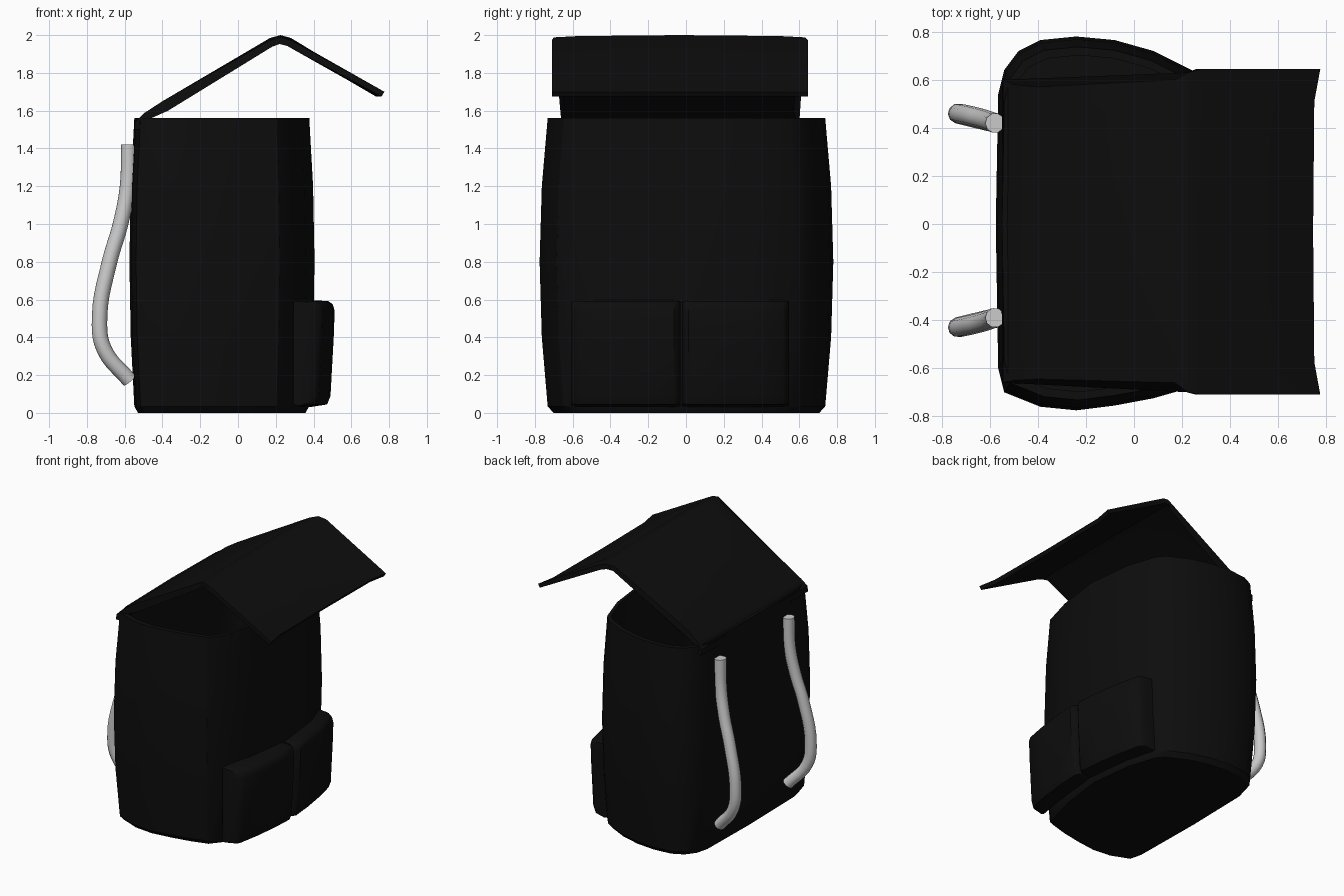
import bpy, bmesh, math

if "Cube" in bpy.data.objects:
    bpy.data.objects.remove(bpy.data.objects["Cube"])

black = bpy.data.materials.new("black_fabric")
black.diffuse_color = (0.004, 0.004, 0.004, 1)
black.use_nodes = True
black.node_tree.nodes["Principled BSDF"].inputs["Base Color"].default_value = black.diffuse_color


def smooth(obj, angle):
    bpy.ops.object.select_all(action='DESELECT')
    obj.select_set(True)
    bpy.context.view_layer.objects.active = obj
    bpy.ops.object.shade_smooth_by_angle(angle=math.radians(angle))


def loft(name, rings, angle=30):
    """Closed solid skinned through rings of equal length."""
    bm = bmesh.new()
    vs = [[bm.verts.new(p) for p in ring] for ring in rings]
    n = len(vs[0])
    for a, b in zip(vs, vs[1:]):
        for i in range(n):
            j = (i + 1) % n
            bm.faces.new((a[i], a[j], b[j], b[i]))
    bm.faces.new(vs[0])
    bm.faces.new(vs[-1])
    bmesh.ops.recalc_face_normals(bm, faces=bm.faces)
    me = bpy.data.meshes.new(name)
    bm.to_mesh(me)
    bm.free()
    obj = bpy.data.objects.new(name, me)
    bpy.context.collection.objects.link(obj)
    me.materials.append(black)
    smooth(obj, angle)
    return obj


# Bag body: hollow, bulging at mid height
outline = [(-.575, 0), (-.565, -.6), (-.54, -.70), (-.39, -.76), (-.24, -.775),
           (-.08, -.755), (.08, -.725), (.22, -.685), (.29, -.6), (.36, -.35),
           (.405, 0), (.365, .35), (.29, .58), (.24, .64), (.08, .72),
           (-.08, .765), (-.24, .78), (-.39, .765), (-.48, .72), (-.54, .64),
           (-.565, .54)]
levels = [(0, .905), (.035, .945), (.4, .985), (.8, 1), (1.2, .985), (1.56, .945),
          (1.56, .90), (1.2, .94), (.8, .95), (.4, .94), (.05, .90)]
loft("bag_body", [[(-.1 + (x + .1) * s, y * s, z) for x, y in outline]
                  for z, s in levels])

# Top flap: (x, z, y_min, y_max) along the upper and lower skins
upper = [(-.55, 1.50, -.66, .60), (-.545, 1.54, -.66, .60), (-.50, 1.585, -.65, .58),
         (-.40, 1.65, -.645, .57), (.17, 1.985, -.66, .60), (.225, 2.0, -.70, .63),
         (.28, 1.985, -.71, .645), (.775, 1.70, -.71, .645)]
lower = [(.76, 1.675, -.71, .645), (.26, 1.955, -.71, .645), (.22, 1.965, -.70, .63),
         (.18, 1.95, -.66, .60), (-.37, 1.60, -.645, .57), (-.46, 1.56, -.65, .58),
         (-.515, 1.50, -.66, .60)]
flap = []
for t, dx, dz in [(0, 0, -.012), (.1, -.025, -.005), (.5, -.03, 0),
                  (.9, -.025, -.005), (1, 0, -.012)]:
    flap.append([(x + (dx if x > .7 else 0), y0 + (y1 - y0) * t,
                  z + (dz if z > 1.9 else 0)) for x, z, y0, y1 in upper + lower])
loft("top_flap", flap)

# Two front pockets following the curved front
section = [(-.15, .04), (-.12, .032), (-.04, .045), (-.022, .09), (-.005, .4),
           (0, .54), (-.01, .575), (-.035, .592), (-.15, .598)]


def pocket(name, y0, y1, x0, x1):
    rings = []
    for t, drop in [(0, .05), (.02, .02), (.06, 0), (.35, 0), (.65, 0),
                    (.94, 0), (.98, .02), (1, .05)]:
        x = x0 + (x1 - x0) * t + .015 * math.sin(math.pi * t)
        rings.append([(x + dx * (1 - drop / .15) - drop,
                       y0 + (y1 - y0) * t, z - (z - .31) * drop * .4)
                      for dx, z in section])
    loft(name, rings, 40)


pocket("right_pocket", -.605, -.03, .445, .513)
pocket("left_pocket", -.02, .545, .513, .425)

# Two shoulder straps
path = [(-.578, 0, 1.42), (-.585, .002, 1.2), (-.622, .015, 1.0), (-.68, .03, .8),
        (-.733, .04, .5), (-.71, .033, .34), (-.573, 0, .17)]
for name, y, side in [("left_strap", .42, 1), ("right_strap", -.39, -1)]:
    cu = bpy.data.curves.new(name, 'CURVE')
    cu.dimensions = '3D'
    cu.bevel_depth = .041
    cu.bevel_resolution = 3
    cu.resolution_u = 5
    cu.use_fill_caps = True
    sp = cu.splines.new('BEZIER')
    sp.bezier_points.add(len(path) - 1)
    for bp, (px, dy, pz) in zip(sp.bezier_points, path):
        bp.co = (px, y + side * dy, pz)
        bp.handle_left_type = bp.handle_right_type = 'AUTO'
    obj = bpy.data.objects.new(name, cu)
    bpy.context.collection.objects.link(obj)
    bpy.ops.object.select_all(action='DESELECT')
    obj.select_set(True)
    bpy.context.view_layer.objects.active = obj
    bpy.ops.object.convert(target='MESH')
    smooth(bpy.context.view_layer.objects.active, 40)
